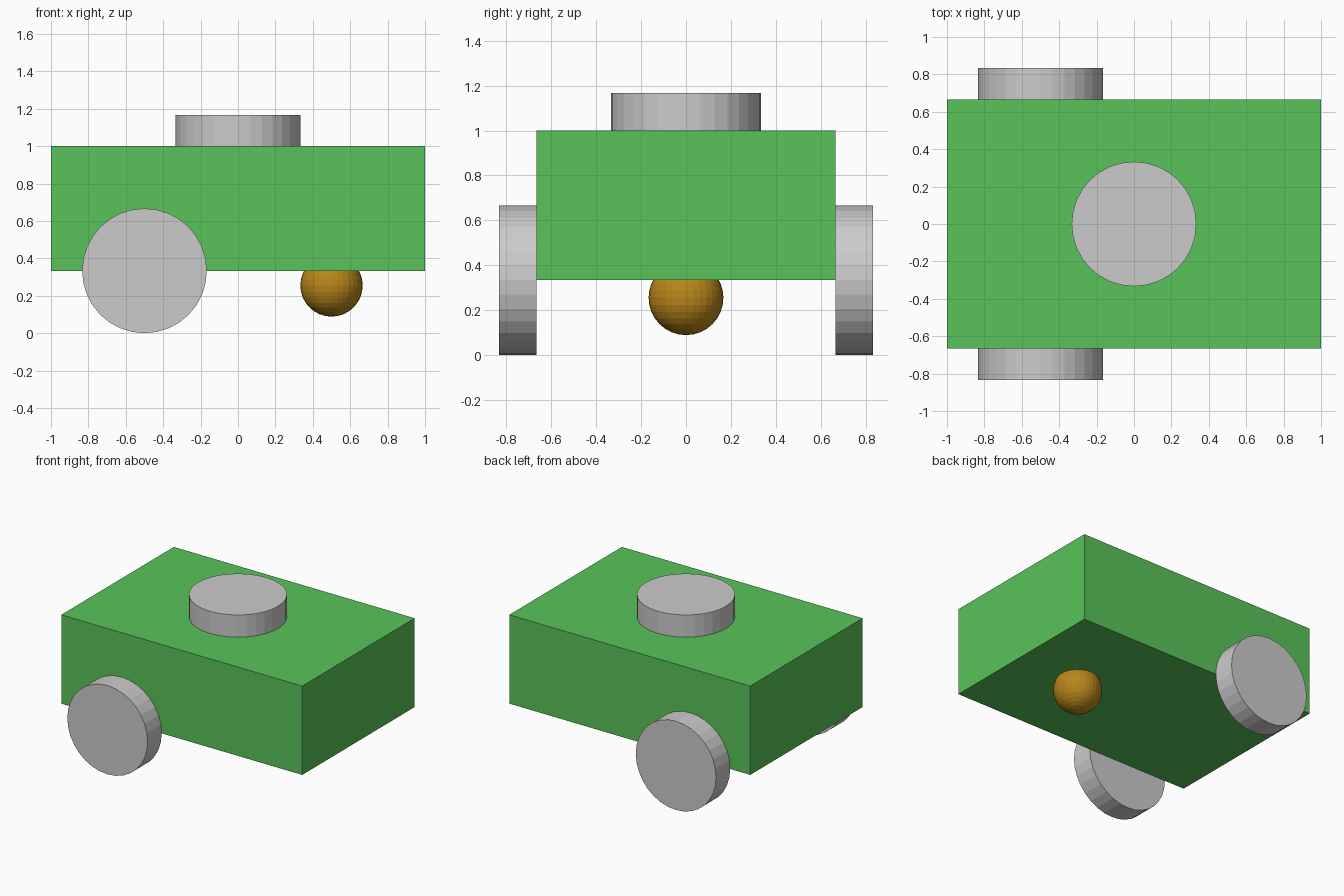
import bpy
from math import pi

if "Cube" in bpy.data.objects:
    bpy.data.objects.remove(bpy.data.objects["Cube"])

SIDES = 32
R = 1 / 3        # wheel and dial radius
T = 1 / 6        # wheel and dial thickness


def paint(obj, name, color):
    mat = bpy.data.materials.new(name)
    mat.diffuse_color = color
    mat.use_nodes = True
    mat.node_tree.nodes["Principled BSDF"].inputs["Base Color"].default_value = mat.diffuse_color
    obj.data.materials.append(mat)


def disc(name, location, rotation=(0, 0, 0)):
    bpy.ops.mesh.primitive_cylinder_add(vertices=SIDES, radius=R, depth=T,
                                        location=location, rotation=rotation)
    bpy.context.object.name = name


# Box body
bpy.ops.mesh.primitive_cube_add(size=1, location=(0, 0, 2 / 3))
body = bpy.context.object
body.name = "body"
body.scale = (2, 4 / 3, 2 / 3)
paint(body, "green", (0.1, 0.55, 0.1, 1))

# Round sensor on top
disc("top_sensor", (0, 0, 1 + T / 2))

# Pair of wheels against the sides
for side, label in ((-1, "front"), (1, "back")):
    disc(label + "_wheel", (-0.5, side * (2 / 3 + T / 2), R), (pi / 2, 0, 0))

# Ball caster sunk into the underside
bpy.ops.mesh.primitive_uv_sphere_add(segments=SIDES, ring_count=16, radius=1 / 6,
                                     location=(0.5, 0, 0.255))
ball = bpy.context.object
ball.name = "caster_ball"
paint(ball, "amber", (0.48, 0.24, 0.01, 1))
